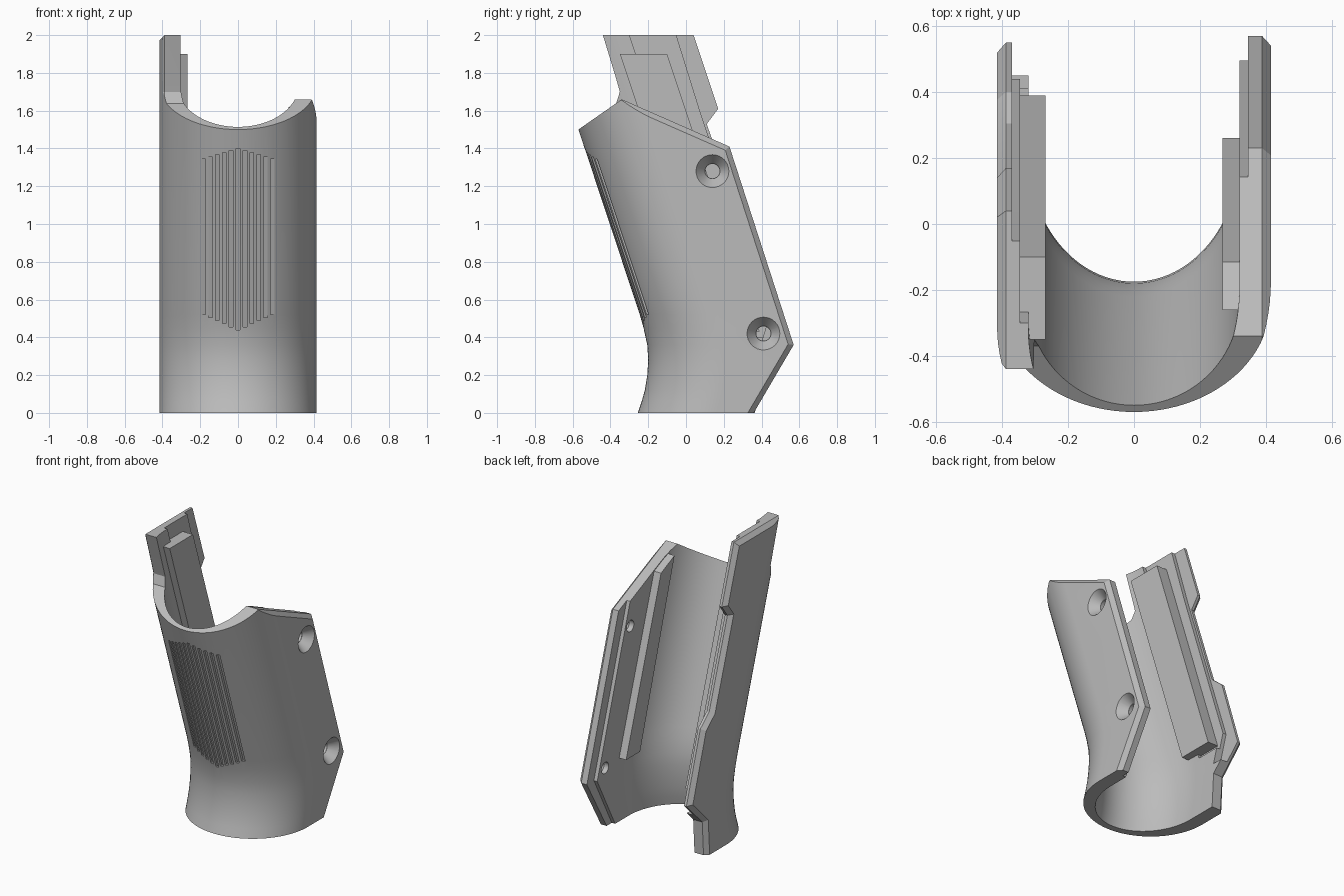
import bpy, bmesh
from math import sin, cos, sqrt, pi
from mathutils import Vector, Matrix

cube = bpy.data.objects.get("Cube")
if cube:
    bpy.data.objects.remove(cube)

COLOUR = (0.5, 0.5, 0.5, 1)
grey = bpy.data.materials.new("plain_grey")
grey.use_nodes = True
grey.diffuse_color = COLOUR
grey.node_tree.nodes["Principled BSDF"].inputs["Base Color"].default_value = COLOUR

R = 0.415          # outer half width
INNER = 0.32       # inner half width
# height, outer front y, wall thickness at the front
LEVELS = [(0, -.255, .045), (.06, -.235, .04), (.12, -.218, .033), (.2, -.205, .027),
          (.28, -.2, .025), (.36, -.205, .025), (.45, -.225, .025), (.52, -.245, .025),
          (2.05, -.752, .025)]


def front_y(z):
    return -.57 + (1.5 - z) * .332


def finish(bm, name):
    bmesh.ops.recalc_face_normals(bm, faces=bm.faces)
    me = bpy.data.meshes.new(name)
    bm.to_mesh(me)
    bm.free()
    me.materials.append(grey)
    ob = bpy.data.objects.new(name, me)
    bpy.context.collection.objects.link(ob)
    return ob


def loft(rings, name):
    """Solid through matching closed rings, capped at both ends."""
    bm = bmesh.new()
    rows = [[bm.verts.new(p) for p in ring] for ring in rings]
    n = len(rows[0])
    for a, b in zip(rows, rows[1:]):
        for i in range(n):
            j = (i + 1) % n
            bm.faces.new((a[i], a[j], b[j], b[i]))
    bm.faces.new(rows[0])
    bm.faces.new(rows[-1])
    return finish(bm, name)


def inset(pts, d):
    """Move a clockwise outline inward by d."""
    out = []
    vs = [Vector(p) for p in pts]
    for i, p in enumerate(vs):
        e1 = (p - vs[i - 1]).normalized()
        e2 = (vs[(i + 1) % len(vs)] - p).normalized()
        n1, n2 = Vector((e1.y, -e1.x)), Vector((e2.y, -e2.x))
        out.append(p + (n1 + n2) * d / (1 + n1.dot(n2)))
    return out


def prism(name, pts, layers):
    """Side outline (y, z) extruded along x; layers are (x, inset)."""
    return loft([[(x, y, z) for y, z in inset(pts, d)] for x, d in layers], name)


def boolean(ob, cutter, operation="DIFFERENCE"):
    cutter.hide_render = True
    mod = ob.modifiers.new("cut", "BOOLEAN")
    mod.operation, mod.object, mod.solver = operation, cutter, "EXACT"
    bpy.context.view_layer.objects.active = ob
    bpy.ops.object.modifier_apply(modifier=mod.name)
    bpy.data.objects.remove(cutter)


def half_shell(name, s, outline):
    """One half of the curved wall, trimmed to its side outline with a chamfer."""
    steps = [i / 24 * pi / 2 for i in range(25)]
    rings = []
    for z, f, t in LEVELS:
        c = f + R
        b = R - t
        ring = [(s * R * sin(a), c - R * cos(a), z) for a in steps]
        ring += [(s * R, .8, z), (s * INNER, .8, z)]
        ring += [(s * INNER * sin(a), c - b * cos(a), z) for a in reversed(steps)]
        rings.append(ring)
    ob = loft(rings, name)
    trim = prism("trim", outline, [(-s * .05, 0), (s * .388, 0), (s * .43, .042)])
    boolean(ob, trim, "INTERSECT")
    return ob


# Side outlines
right_outline = [(-.9, 1.27), (-.34, 1.66), (.23, 1.41), (.57, .36), (.3, -.1), (-.9, -.1)]
left_outline = [(-.9, 1.27), (-.37, 1.639), (-.35, 1.7), (-.37, 1.77), (-.44, 2), (.04, 2),
                (.17, 1.61), (.11, 1.53), (.305, .95), (.4, .87), (.55, .4), (.38, .23),
                (.36, -.1), (-.9, -.1)]
shell = half_shell("grip_shell", 1, right_outline)
tall_half = half_shell("tall_half", -1, left_outline)

# Rebates along the inner rear edges
boolean(shell, prism("rebate", [(-.056, 2.06), (.9, 2.06), (.9, -.1), (.25, -.1), (.495, .36)],
                     [(.2, 0), (.345, 0)]))
boolean(tall_half, prism("rebate", [(-.32, 2.06), (.9, 2.06), (.9, .4), (.24, .4)],
                         [(-.2, 0), (-.345, 0)]))
boolean(tall_half, prism("rebate", [(-.07, 2.06), (.9, 2.06), (.9, .3), (.38, .3), (.44, .5),
                                    (.07, 1.61)], [(-.2, 0), (-.37, 0)]))

# Countersunk screw holes
for y, z in ((.14, 1.28), (.41, .42)):
    for r1, r2, x, depth in ((.04, .087, .385, .0602), (.038, .038, .35, .3)):
        bm = bmesh.new()
        bmesh.ops.create_cone(bm, cap_ends=True, segments=32, radius1=r1, radius2=r2, depth=depth,
                              matrix=Matrix.Translation((x, y, z)) @ Matrix.Rotation(pi / 2, 4, "Y"))
        boolean(shell, finish(bm, "screw_cutter"))

# Join the halves into one skin and drop the hidden seam
bm = bmesh.new()
bm.from_mesh(shell.data)
bm.from_mesh(tall_half.data)
bpy.data.objects.remove(tall_half)
seam = [f for f in bm.faces if all(abs(v.co.x) < 1e-4 for v in f.verts)]
bmesh.ops.delete(bm, geom=seam, context="FACES")
bmesh.ops.remove_doubles(bm, verts=bm.verts, dist=2e-4)
bmesh.ops.recalc_face_normals(bm, faces=bm.faces)
bm.to_mesh(shell.data)
bm.free()

# Finger grooves on the front
for i in range(-5, 6):
    x = i * .0365
    low, high = .44 + abs(i) * .016, 1.4 - abs(i) * .011
    dip = R - sqrt(R * R - x * x) + .012
    pts = [(front_y(high) - .06, high), (front_y(high) + dip, high),
           (front_y(low) + dip, low), (front_y(low) - .06, low)]
    boolean(shell, prism("groove_cutter", pts, [(x - .01, 0), (x + .01, 0)]))

bpy.ops.object.select_all(action="DESELECT")
shell.select_set(True)
bpy.context.view_layer.objects.active = shell
bpy.ops.object.shade_smooth_by_angle(angle=pi / 8)

# Inner rails
prism("right_inner_rail", [(-.26, 1.62), (-.115, 1.555), (.26, .43), (.11, .43)],
      [(.268, 0), (.35, 0)])
prism("left_inner_rail", [(-.35, 1.9), (-.1, 1.9), (.39, .43), (.14, .43)],
      [(-.268, 0), (-.35, 0)])
